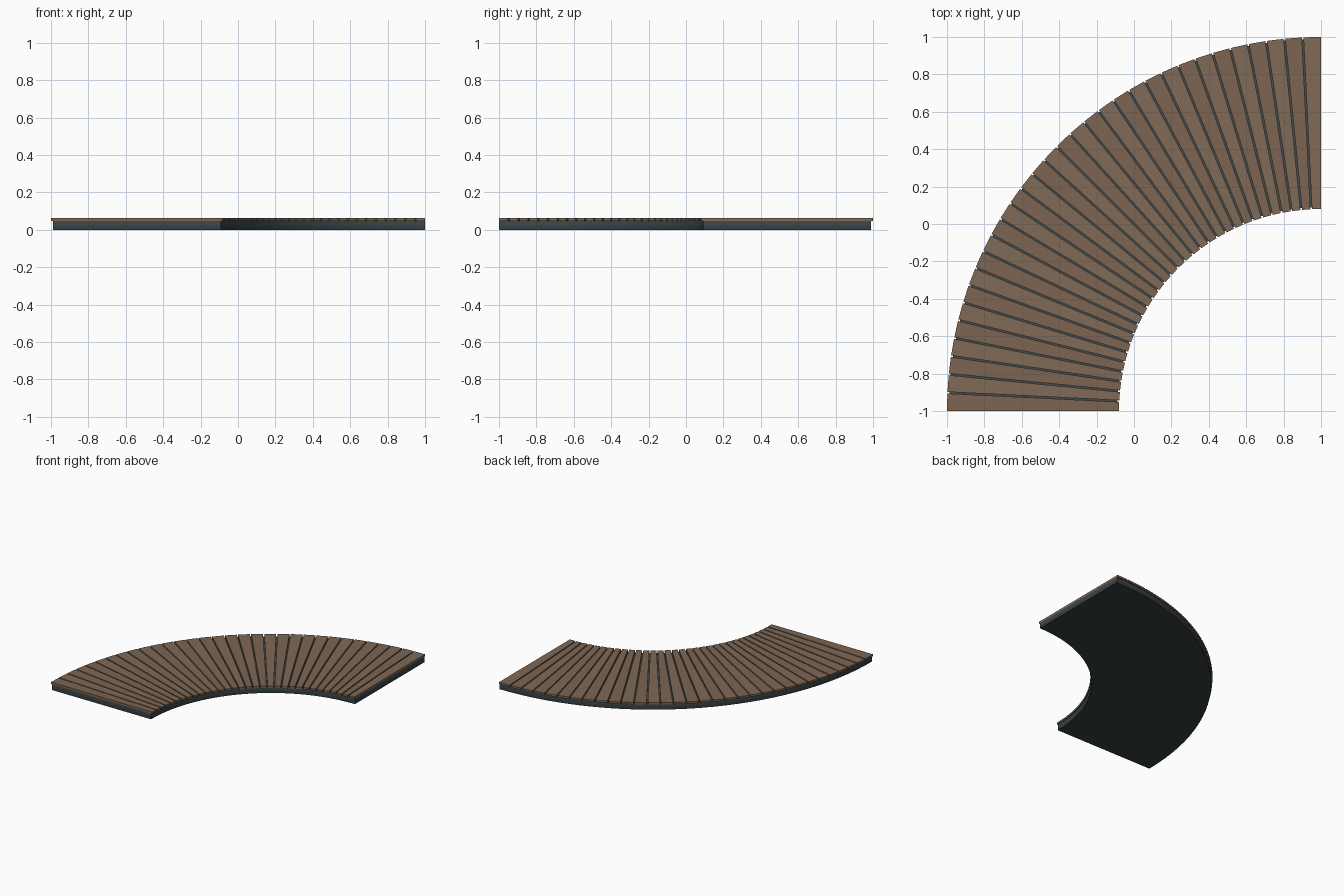
import bpy, bmesh, math
from mathutils import Vector

if "Cube" in bpy.data.objects:
    bpy.data.objects.remove(bpy.data.objects["Cube"])

CENTRE = Vector((1, -1, 0))   # centre of the quarter ring
R_OUT, R_IN = 2.0, 1.08
PLANKS = 32
GAP = 0.009
STEP = math.pi / 2 / PLANKS


def material(name, rgb):
    m = bpy.data.materials.new(name)
    m.diffuse_color = (*rgb, 1)
    m.use_nodes = True
    m.node_tree.nodes["Principled BSDF"].inputs["Base Color"].default_value = m.diffuse_color
    return m


def prism(name, outline, z0, z1, mat):
    """Extrude a flat outline from z0 to z1."""
    bm = bmesh.new()
    face = bm.faces.new([bm.verts.new((p.x, p.y, z0)) for p in outline])
    top = bmesh.ops.extrude_face_region(bm, geom=[face])
    verts = [v for v in top["geom"] if isinstance(v, bmesh.types.BMVert)]
    bmesh.ops.translate(bm, verts=verts, vec=(0, 0, z1 - z0))
    bmesh.ops.recalc_face_normals(bm, faces=bm.faces)
    mesh = bpy.data.meshes.new(name)
    bm.to_mesh(mesh)
    bm.free()
    mesh.materials.append(mat)
    ob = bpy.data.objects.new(name, mesh)
    bpy.context.collection.objects.link(ob)
    return ob


def polar(r, a):
    return CENTRE + Vector((-r * math.cos(a), r * math.sin(a), 0))


def sector(r0, r1):
    """Quarter ring outline between two radii."""
    angles = [i * STEP for i in range(PLANKS + 1)]
    return [polar(r1, a) for a in angles] + [polar(r0, a) for a in reversed(angles)]


base_mat = material("dark_base", (0.035, 0.05, 0.055))
frame_mat = material("slate_frame", (0.05, 0.065, 0.07))
wood = [material("wood_a", (0.20, 0.13, 0.085)), material("wood_b", (0.215, 0.143, 0.095))]

# Solid base and the frame layer above it
prism("base", sector(R_IN + 0.01, R_OUT - 0.01), 0, 0.024, base_mat)
prism("frame", sector(R_IN + 0.01, R_OUT - 0.01), 0.024, 0.046, frame_mat)

# Tapered deck planks with even, parallel gaps
for i in range(PLANKS):
    a0, a1 = i * STEP, (i + 1) * STEP
    lo = 0 if i == 0 else GAP / 2
    hi = 0 if i == PLANKS - 1 else GAP / 2
    outline = [polar(R_IN, a0 + lo / R_IN), polar(R_OUT, a0 + lo / R_OUT),
               polar(R_OUT, a1 - hi / R_OUT), polar(R_IN, a1 - hi / R_IN)]
    prism(f"plank_{i + 1:02d}", outline, 0.046, 0.062, wood[i % 2])
